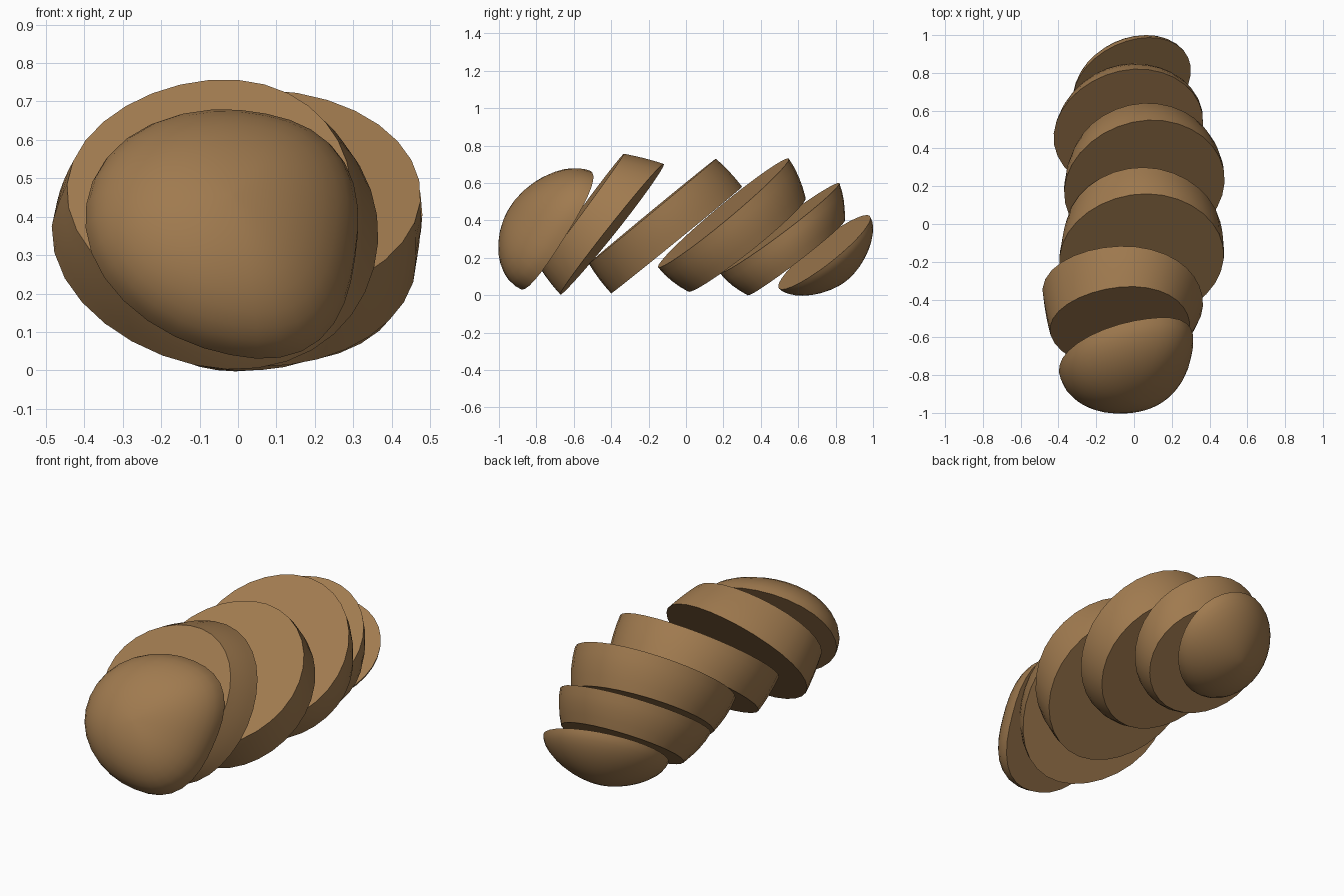
import bpy, bmesh, math
from mathutils import Vector as V

if "Cube" in bpy.data.objects:
    bpy.data.objects.remove(bpy.data.objects["Cube"])

skin = bpy.data.materials.new("baked brown")
skin.diffuse_color = (0.35, 0.195, 0.078, 1)
skin.use_nodes = True
skin.node_tree.nodes["Principled BSDF"].inputs["Base Color"].default_value = skin.diffuse_color
N = 32


def ring(bm, c, u, v, w, e):
    """Super-ellipse of exponent e with half axes u and v, made egg-shaped by shift w."""
    out = []
    for i in range(N):
        a = 2 * math.pi * i / N
        k, s = math.cos(a), math.sin(a)
        f = (abs(k) ** e + abs(s) ** e) ** (-1 / e)
        out.append(bm.verts.new(c + u * (k * f + w * s * s) + v * s * f))
    return out


def loft(name, rings, w=0.0, e=1.96):
    """Skin a stack of ovals and close both ends."""
    bm = bmesh.new()
    loops = [ring(bm, *r, w, e) for r in rings]
    for a, b in zip(loops, loops[1:]):
        for i in range(N):
            j = (i + 1) % N
            bm.faces.new((a[i], a[j], b[j], b[i]))
    bm.faces.new(loops[0])
    bm.faces.new(loops[-1])
    bmesh.ops.recalc_face_normals(bm, faces=bm.faces)
    me = bpy.data.meshes.new(name)
    bm.to_mesh(me)
    bm.free()
    me.materials.append(skin)
    ob = bpy.data.objects.new(name, me)
    bpy.context.collection.objects.link(ob)
    bpy.context.view_layer.objects.active = ob
    ob.select_set(True)
    bpy.ops.object.shade_smooth_by_angle(angle=math.radians(35))
    ob.select_set(False)


def end_cap(name, c, u, v, d, p, w, e):
    """Flat cut face with a rounded dome reaching out by d; p sets its fullness."""
    c, u, v, d = V(c), V(u), V(v), V(d)
    rings = []
    for k in range(11):
        a = math.pi / 2 * min(k / 10, 0.985)
        r = math.cos(a) ** (2 / p)
        rings.append((c + d * math.sin(a) ** (2 / p), u * r, v * r))
    loft(name, rings, w, e)


def slab(name, front, back, bulge, w=0.0):
    """Slice between two cut faces, with a gently bulging crust."""
    f, b = [V(p) for p in front], [V(p) for p in back]
    rings = []
    for k in range(5):
        t = k / 4
        g = 1 + bulge * 4 * t * (1 - t)
        c, u, v = [p.lerp(q, t) for p, q in zip(f, b)]
        rings.append((c, u * g, v * g))
    loft(name, rings, w)


# rounded loaf ends
end_cap("front_end", (-.045, -.705, .362), (.35, .045, -.07), (.045, .195, .308),
        (.03, -.235, .095), 1.9, .2, 2.2)
end_cap("back_end", (-.01, .74, .23), (.31, .05, -.04), (.03, .242, .195),
        (-.04, .115, -.15), 1.65, 0, 2.0)

# leaning slices, each as centre, half width, half height of the two cut faces
slab("slice_1", [(-.075, -.555, .455), (.37, -.01, -.03), (.03, .225, .305)],
     [(-.06, -.39, .355), (.425, -.045, -.02), (.02, .275, .35)], .01, .12)
slab("slice_2", [(.04, -.18, .45), (.435, -.005, -.01), (.03, .34, .28)],
     [(.05, -.05, .295), (.415, -.005, -.01), (0, .35, .285)], .012)
slab("slice_3", [(.055, .2, .44), (.425, .02, -.035), (.02, .35, .29)],
     [(.05, .325, .27), (.385, .02, -.035), (0, .315, .25)], .025)
slab("slice_4", [(-.03, .5, .36), (.395, .02, -.025), (.03, .32, .24)],
     [(-.01, .59, .2), (.34, .01, -.02), (0, .26, .2)], .03)
